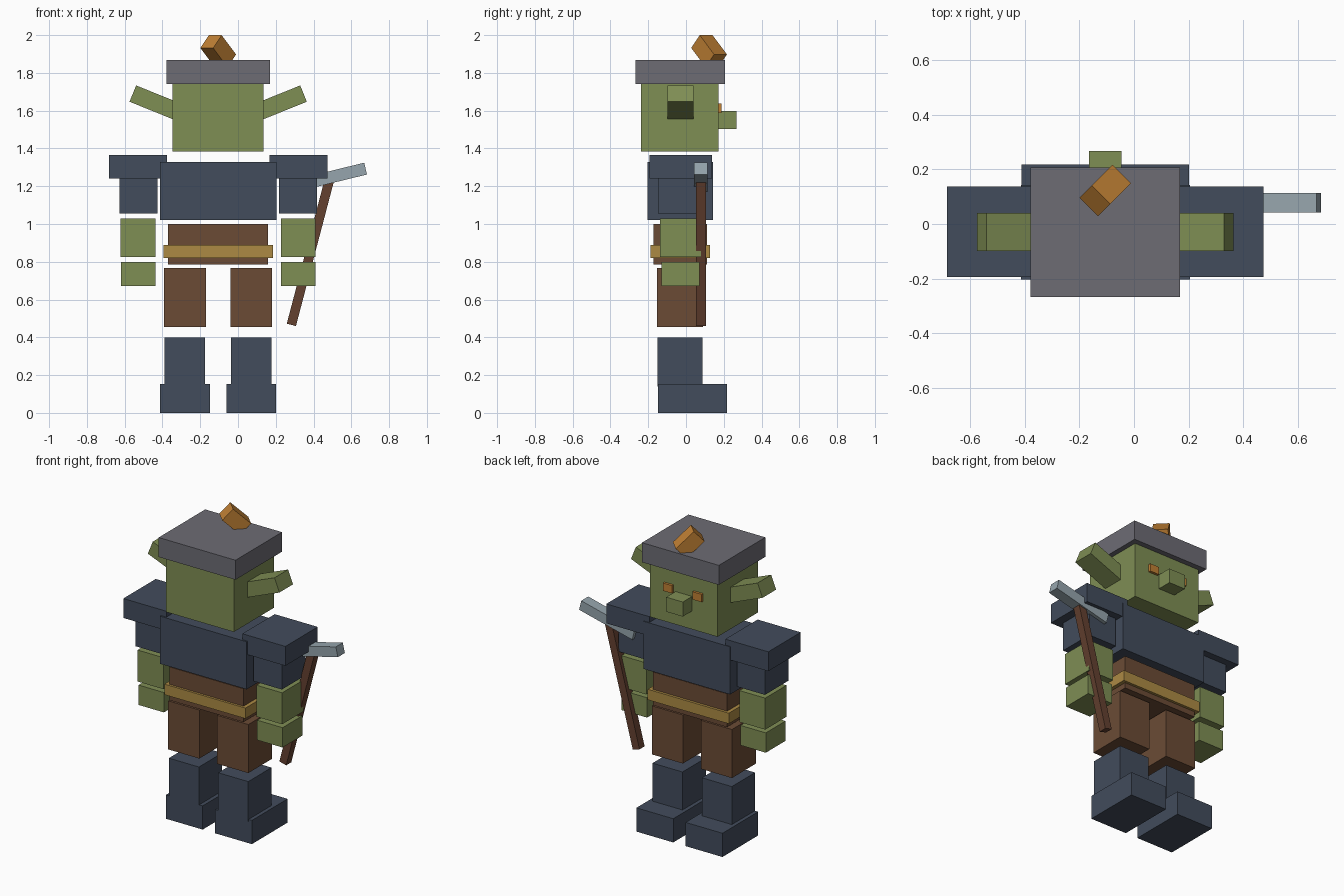
import bpy
import math
from mathutils import Matrix, Vector

if "Cube" in bpy.data.objects:
    bpy.data.objects.remove(bpy.data.objects["Cube"])

CX = -0.105  # body's symmetry plane (the axe pushes the body off centre)


def material(name, rgb):
    m = bpy.data.materials.new(name)
    lin = [(c / 255 / 12.92) if c < 11 else ((c / 255 + 0.055) / 1.055) ** 2.4 for c in rgb]
    m.diffuse_color = (*lin, 1)
    m.use_nodes = True
    m.node_tree.nodes["Principled BSDF"].inputs["Base Color"].default_value = m.diffuse_color
    return m


SKIN = material("green_skin", (127, 142, 84))
NAVY = material("navy_cloth", (66, 76, 92))
BROWN = material("brown_leather", (107, 75, 53))
GOLD = material("belt_gold", (172, 138, 68))
GREY = material("cap_grey", (109, 108, 116))
ORANGE = material("orange", (192, 128, 52))
STEEL = material("steel", (150, 165, 173))
WOOD = material("dark_wood", (100, 65, 48))


def block(name, centre, size, mat, rot=Matrix.Identity(4)):
    """Box of a given size, rotated about its own centre."""
    bpy.ops.mesh.primitive_cube_add(size=1)
    ob = bpy.context.object
    ob.name = name
    ob.data.transform(rot @ Matrix.Diagonal((*size, 1)))
    ob.location = centre
    ob.data.materials.append(mat)
    return ob


def span(name, x, y, z, mat):
    """Box from its ranges along each axis."""
    lo, hi = Vector((x[0], y[0], z[0])), Vector((x[1], y[1], z[1]))
    return block(name, (lo + hi) / 2, hi - lo, mat)


def centred(name, half, y, z, mat):
    return span(name, (CX - half, CX + half), y, z, mat)


def pair(name, x, y, z, mat):
    """Box at x offsets from the symmetry plane, and its mirror image."""
    span(name + "_right", (CX + x[0], CX + x[1]), y, z, mat)
    span(name + "_left", (CX - x[1], CX - x[0]), y, z, mat)


# Head and cap
centred("head", 0.241, (-0.237, 0.172), (1.385, 1.745), SKIN)
centred("cap", 0.274, (-0.267, 0.207), (1.742, 1.868), GREY)
centred("nose", 0.059, (0.16, 0.267), (1.503, 1.597), SKIN)
pair("eye", (0.072, 0.138), (0.16, 0.188), (1.587, 1.637), ORANGE)
tuft_rot = Matrix.Rotation(math.radians(45), 4, 'Z') @ Matrix.Rotation(math.radians(43.5), 4, 'Y')
block("tuft", (CX, 0.122, 1.915), (0.148, 0.096, 0.093), ORANGE, tuft_rot)

# Ears slope up and outwards
for side, s in (("right", 1), ("left", -1)):
    block("ear_" + side, (CX + s * 0.322, -0.029, 1.638), (0.28, 0.139, 0.093), SKIN,
          Matrix.Rotation(-s * math.radians(22), 4, 'Y'))

# Torso and belt
centred("torso", 0.309, (-0.203, 0.142), (1.02, 1.327), NAVY)
centred("waist", 0.265, (-0.172, 0.11), (0.785, 1.0), BROWN)
centred("belt", 0.289, (-0.187, 0.127), (0.82, 0.888), GOLD)

# Arms
pair("shoulder_pad", (0.271, 0.578), (-0.193, 0.137), (1.24, 1.365), NAVY)
pair("upper_arm", (0.321, 0.522), (-0.148, 0.091), (1.055, 1.241), NAVY)
pair("forearm", (0.332, 0.516), (-0.137, 0.08), (0.825, 1.028), SKIN)
pair("hand", (0.333, 0.514), (-0.13, 0.071), (0.672, 0.80), SKIN)

# Legs
pair("thigh", (0.064, 0.286), (-0.153, 0.09), (0.455, 0.768), BROWN)
pair("boot_shaft", (0.069, 0.283), (-0.15, 0.087), (0.14, 0.398), NAVY)
pair("boot_foot", (0.044, 0.307), (-0.147, 0.217), (0.0, 0.153), NAVY)

# Axe: leaning handle and tilted head
foot, top = Vector((0.2825, 0.079, 0.466)), Vector((0.493, 0.079, 1.268))
lean = math.atan2(top.x - foot.x, top.z - foot.z)
block("axe_handle", (foot + top) / 2, (0.05, 0.052, (top - foot).length), WOOD,
      Matrix.Rotation(lean, 4, 'Y'))
block("axe_head", (0.486, 0.078, 1.247), (0.39, 0.071, 0.064), STEEL,
      Matrix.Rotation(-math.radians(13.7), 4, 'Y'))
